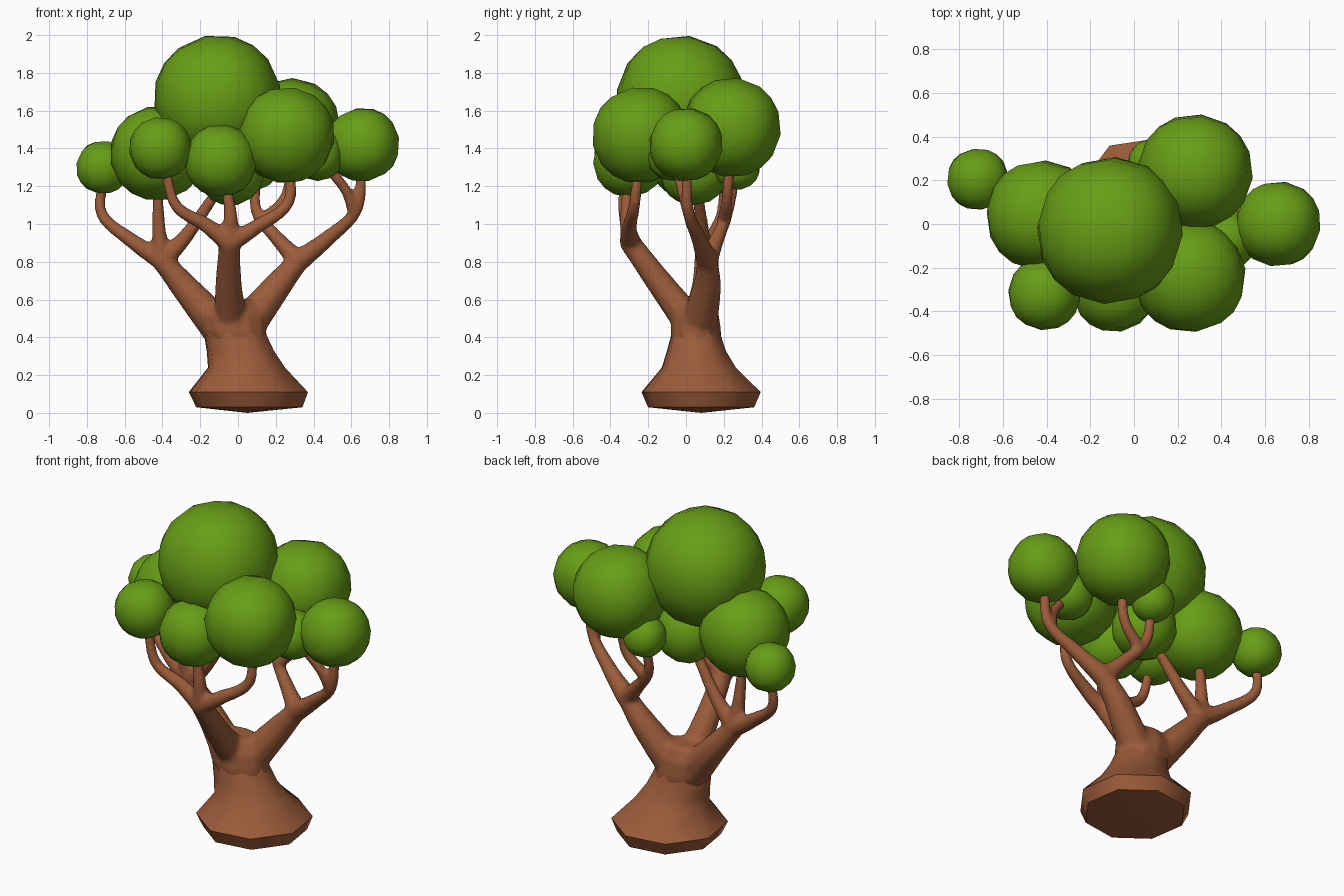
import bpy, bmesh, math, random
from mathutils import Vector, Euler

if "Cube" in bpy.data.objects:
    bpy.data.objects.remove(bpy.data.objects["Cube"])

random.seed(4)


def material(name, rgb):
    m = bpy.data.materials.new(name)
    m.diffuse_color = (*rgb, 1)
    m.use_nodes = True
    m.node_tree.nodes["Principled BSDF"].inputs["Base Color"].default_value = m.diffuse_color
    return m


BARK = material("bark", (0.33, 0.107, 0.042))
LEAF = material("leaf", (0.135, 0.34, 0.008))


def finish(bm, name, mat, angle=180):
    bmesh.ops.recalc_face_normals(bm, faces=bm.faces)
    me = bpy.data.meshes.new(name)
    bm.to_mesh(me)
    bm.free()
    for p in me.polygons:
        p.use_smooth = True
    if angle < 180:
        me.set_sharp_from_angle(angle=math.radians(angle))
    me.materials.append(mat)
    ob = bpy.data.objects.new(name, me)
    bpy.context.collection.objects.link(ob)
    return ob


def skin_rings(bm, rings):
    for a, b in zip(rings, rings[1:]):
        n = len(a)
        for i in range(n):
            bm.faces.new((a[i], a[(i + 1) % n], b[(i + 1) % n], b[i]))


def loft(bm, sections, sides, turn=0):
    """Horizontal elliptical rings: (cx, cy, z, rx, ry)."""
    rings = []
    angs = [2 * math.pi * i / sides + math.radians(turn) for i in range(sides)]
    for cx, cy, z, rx, ry in sections:
        rings.append([bm.verts.new((cx + rx * math.cos(t), cy + ry * math.sin(t), z)) for t in angs])
    skin_rings(bm, rings)
    bm.faces.new(rings[-1])
    return rings


def tube(bm, pts, r0, r1, power, sides=10, steps=6):
    """Limb on a smooth curve through pts, tapering from r0 to r1."""
    p = [Vector(q) for q in pts]
    p = [2 * p[0] - p[1]] + p + [2 * p[-1] - p[-2]]
    path = []
    for a, b, c, d in zip(p, p[1:], p[2:], p[3:]):
        for k in range(steps):
            t = k / steps
            path.append(0.5 * (2 * b + (c - a) * t + (2 * a - 5 * b + 4 * c - d) * t * t
                               + (3 * b - a - 3 * c + d) * t ** 3))
    path.append(p[-2])
    rings, side, last, end = [], None, None, len(path) - 1
    for i, c in enumerate(path):
        tan = (path[min(i + 1, end)] - path[max(i - 1, 0)]).normalized()
        side = tan.orthogonal().normalized() if side is None else last.rotation_difference(tan) @ side
        last, other = tan, tan.cross(side)
        r = r1 + (r0 - r1) * (1 - i / end) ** power
        angs = [2 * math.pi * k / sides for k in range(sides)]
        rings.append([bm.verts.new(c + r * (math.cos(t) * side + math.sin(t) * other)) for t in angs])
    skin_rings(bm, rings)
    bm.faces.new(rings[0])
    bm.faces.new(rings[-1])


# Leaf clumps: coarse rounded cubes (x, y, z, radius)
CLUMPS = {
    "top": (-0.11, -0.03, 1.665, 0.34),
    "left": (-0.425, 0.04, 1.375, 0.255),
    "front_right": (0.255, -0.24, 1.47, 0.26),
    "back_right": (0.28, 0.24, 1.51, 0.265),
    "right": (0.66, 0.0, 1.42, 0.198),
    "far_left": (-0.715, 0.205, 1.30, 0.143),
    "front_left": (-0.41, -0.32, 1.40, 0.168),
    "front": (-0.09, -0.30, 1.335, 0.195),
    "back": (0.09, 0.27, 1.30, 0.122),
    "inner_right": (0.42, -0.07, 1.37, 0.143),
    "middle": (-0.04, 0.04, 1.28, 0.183),
}
for name, (x, y, z, r) in CLUMPS.items():
    bm = bmesh.new()
    bmesh.ops.create_cube(bm, size=2)
    bmesh.ops.subdivide_edges(bm, edges=bm.edges[:], cuts=3, use_grid_fill=True)
    for v in bm.verts:
        v.co = v.co.normalized() * r
    ob = finish(bm, f"leaf_clump_{name}", LEAF)
    ob.location = (x, y, z)
    ob.rotation_euler = Euler([random.uniform(-0.25, 0.25) for _ in range(3)])

# Eight-sided flared foot with a shallow pointed underside
bm = bmesh.new()
foot = loft(bm, [(0.06, 0.08, 0.03, 0.29, 0.29), (0.055, 0.08, 0.11, 0.325, 0.325),
                 (0.045, 0.068, 0.24, 0.21, 0.202), (0.012, 0.055, 0.33, 0.183, 0.16),
                 (-0.02, 0.052, 0.43, 0.168, 0.13)], 8, -14)
tip = bm.verts.new((0.05, 0.08, 0))
for i in range(8):
    bm.faces.new((foot[0][i], foot[0][(i + 1) % 8], tip))
finish(bm, "trunk_foot", BARK, 50)

# Upper trunk and limbs, fused into one flowing surface
bm = bmesh.new()
core = loft(bm, [(0.0, 0.055, 0.36, 0.155, 0.13), (-0.02, 0.052, 0.43, 0.173, 0.135),
                 (-0.04, 0.05, 0.52, 0.185, 0.125), (-0.04, 0.045, 0.60, 0.12, 0.09)], 12)
bm.faces.new(core[0])


def limb(start, bend, fork, r0=0.105):
    tube(bm, (start, bend, fork), r0, 0.058, 1.3)
    return fork


def twig(start, *bends_and_clump, r0=0.057):
    """Follows its bends, then runs most of the way into its leaf clump."""
    *bends, clump = bends_and_clump
    centre = Vector(CLUMPS[clump][:3])
    tube(bm, (start, *bends, centre.lerp(Vector(bends[-1]), 0.25)), r0, 0.028, 2)


# left limb
fork = limb((-0.08, 0.06, 0.43), (-0.265, 0.10, 0.645), (-0.40, 0.10, 0.805))
twig(fork, (-0.56, 0.13, 0.91), (-0.72, 0.19, 1.05), "far_left")
twig(fork, (-0.42, 0.08, 1.0), "left")
twig(fork, (-0.28, 0.09, 0.93), (-0.16, 0.07, 1.10), "middle")

# front limb
fork = limb((-0.04, 0.02, 0.48), (-0.05, -0.14, 0.69), (-0.045, -0.295, 0.90), 0.09)
twig(fork, (-0.04, -0.315, 1.06), "front")
twig(fork, (-0.17, -0.31, 0.995), (-0.33, -0.33, 1.10), "front_left")
twig(fork, (0.09, -0.30, 0.98), (0.27, -0.27, 1.12), "front_right")

# right limb, with a side twig on each of its two twigs
fork = limb((0.02, 0.06, 0.43), (0.20, 0.11, 0.66), (0.32, 0.115, 0.805))
twig(fork, (0.47, 0.07, 0.92), (0.63, 0.01, 1.08), "right", r0=0.062)
twig((0.61, 0.01, 1.08), (0.57, -0.02, 1.18), "inner_right", r0=0.035)
twig(fork, (0.22, 0.16, 0.91), (0.10, 0.22, 1.06), "back")
twig((0.13, 0.20, 1.01), (0.26, 0.22, 1.16), "back_right", r0=0.038)

limbs = finish(bm, "branches", BARK)
fuse = limbs.modifiers.new("fuse", "REMESH")
fuse.mode = "VOXEL"
fuse.voxel_size = 0.014
fuse.use_smooth_shade = True
soften = limbs.modifiers.new("soften", "SMOOTH")
soften.factor = 0.5
soften.iterations = 4
